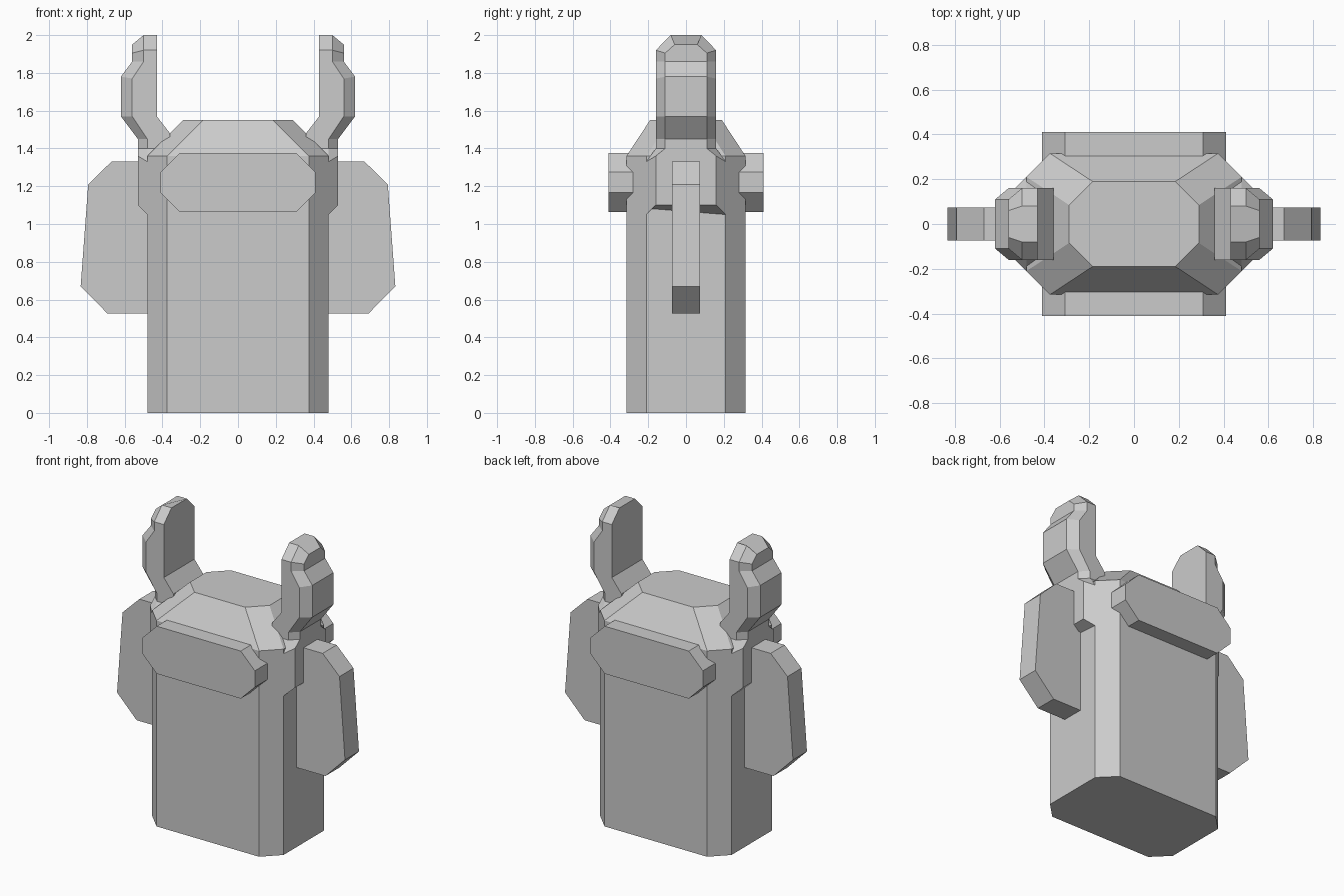
import bpy
import bmesh

cube = bpy.data.objects.get("Cube")
if cube:
    bpy.data.objects.remove(cube, do_unlink=True)

# One plain grey for the whole model
grey = bpy.data.materials.new("plain grey")
grey.use_nodes = True
grey.diffuse_color = (0.6, 0.6, 0.6, 1)
grey.node_tree.nodes["Principled BSDF"].inputs["Base Color"].default_value = (0.6, 0.6, 0.6, 1)


def loft(name, rings):
    """Bridge matching rings of points and cap both ends."""
    bm = bmesh.new()
    loops = [[bm.verts.new(p) for p in ring] for ring in rings]
    count = len(loops[0])
    for low, high in zip(loops, loops[1:]):
        for i in range(count):
            j = (i + 1) % count
            bm.faces.new((low[i], low[j], high[j], high[i]))
    bm.faces.new(loops[0][::-1])
    bm.faces.new(loops[-1])
    bmesh.ops.recalc_face_normals(bm, faces=bm.faces)
    mesh = bpy.data.meshes.new(name)
    bm.to_mesh(mesh)
    bm.free()
    mesh.materials.append(grey)
    obj = bpy.data.objects.new(name, mesh)
    bpy.context.collection.objects.link(obj)
    return obj


def octagon(w, h, cut):
    """Rectangle of half sizes w, h with its corners cut off."""
    a, b = w - cut, h - cut
    return [(a, -h), (w, -b), (w, b), (a, h), (-a, h), (-w, b), (-w, -b), (-a, -h)]


# Body: cut-corner column with a sloped cap
sections = ((0, 0.48, 0.315), (1.36, 0.48, 0.315), (1.55, 0.29, 0.19))
loft("body", [[(x, y, z) for x, y in octagon(w, d, 0.105)] for z, w, d in sections])

# Plates across the front and the back
for name, side in (("front_plate", -1), ("back_plate", 1)):
    outline = octagon(0.41, 0.157, 0.103)
    loft(name, [[(x, side * y, z + 1.22) for x, z in outline] for y in (0.22, 0.41)])

# Side arms: flat plates standing out from the body
arm = ((0.42, 0.525), (0.69, 0.525), (0.833, 0.67),
       (0.793, 1.21), (0.67, 1.33), (0.42, 1.33))

# Horns: (inner, ridge, outer) points as x, z, then half depths at ridge and outer face
horn = (
    ((0.40, 1.05), (0.48, 1.05), (0.53, 1.10), 0.21, 0.16),
    ((0.40, 1.33), (0.48, 1.33), (0.53, 1.36), 0.21, 0.16),
    ((0.36, 1.40), (0.48, 1.40), (0.53, 1.40), 0.16, 0.11),
    ((0.36, 1.48), (0.48, 1.45), (0.53, 1.45), 0.16, 0.11),
    ((0.43, 1.57), (0.56, 1.57), (0.62, 1.57), 0.16, 0.11),
    ((0.43, 1.78), (0.56, 1.77), (0.62, 1.78), 0.16, 0.11),
    ((0.43, 1.86), (0.50, 1.86), (0.56, 1.86), 0.16, 0.11),
    ((0.43, 1.92), (0.50, 1.92), (0.56, 1.905), 0.16, 0.11),
    ((0.43, 2.00), (0.50, 2.00), (0.56, 1.95), 0.08, 0.06),
)


def horn_ring(side, inner, ridge, outer, wide, narrow):
    points = ((inner, -wide), (ridge, -wide), (outer, -narrow),
              (outer, narrow), (ridge, wide), (inner, wide))
    return [(side * x, y, z) for (x, z), y in points]


for label, side in (("left", 1), ("right", -1)):
    loft(label + "_arm", [[(side * x, y, z) for x, z in arm] for y in (-0.073, 0.073)])
    loft(label + "_horn", [horn_ring(side, *row) for row in horn])
